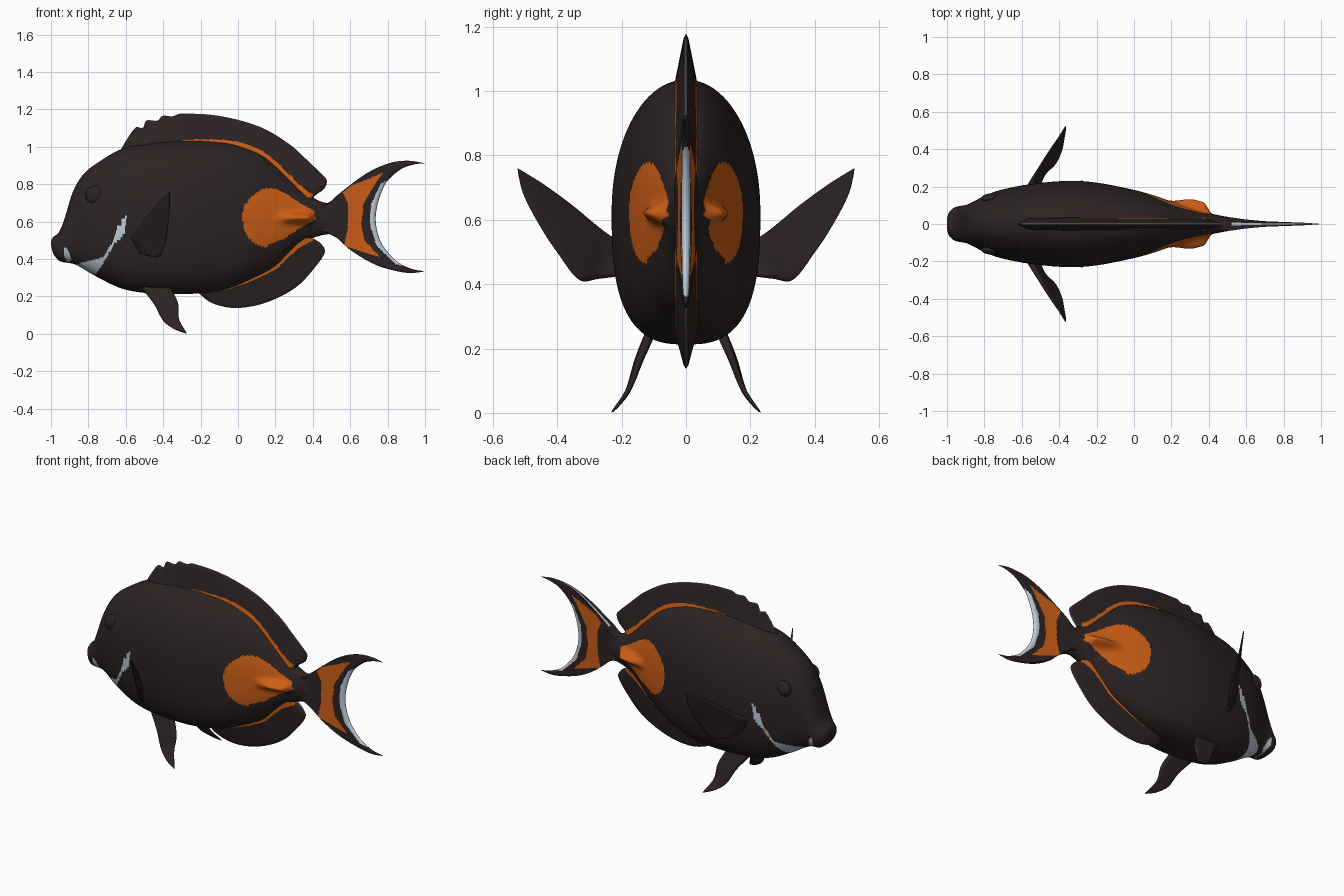
import bpy, bmesh, math
from mathutils import Vector

if "Cube" in bpy.data.objects:
    bpy.data.objects.remove(bpy.data.objects["Cube"])


def material(name, rgb):
    m = bpy.data.materials.new(name)
    m.diffuse_color = (*rgb, 1)
    m.use_nodes = True
    m.node_tree.nodes["Principled BSDF"].inputs["Base Color"].default_value = m.diffuse_color
    return m


MATS = [material("dark brown skin", (0.026, 0.017, 0.017)),
        material("bright orange", (0.62, 0.115, 0.008)),
        material("pale blue white", (0.52, 0.60, 0.68))]
DARK, ORANGE, PALE = 0, 1, 2


def interp(ts, vs, t):
    """Smooth curve through values vs at parameters ts."""
    t = min(max(t, ts[0]), ts[-1])
    i = 0
    while i < len(ts) - 2 and t > ts[i + 1]:
        i += 1

    def tangent(k):
        a, b = max(k - 1, 0), min(k + 1, len(ts) - 1)
        return (vs[b] - vs[a]) / (ts[b] - ts[a])
    h = ts[i + 1] - ts[i]
    s = (t - ts[i]) / h
    return (vs[i] * (2*s**3 - 3*s*s + 1) + tangent(i) * (h * (s**3 - 2*s*s + s))
            + vs[i + 1] * (3*s*s - 2*s**3) + tangent(i + 1) * (h * (s**3 - s*s)))


def profile(pairs):
    xs, vs = zip(*pairs)
    return lambda x: interp(xs, vs, x)


def curve(points):
    ps = [Vector(p) for p in points]
    ts = [0.0]
    for a, b in zip(ps, ps[1:]):
        ts.append(ts[-1] + max((b - a).length, 1e-5))
    return lambda t: interp(ts, ps, t * ts[-1])


def flat(pairs):
    return [(x, 0, z) for x, z in pairs]


def inside(poly, x, z):
    hit = False
    for (x1, z1), (x2, z2) in zip(poly, poly[1:] + poly[:1]):
        if (z1 > z) != (z2 > z) and x < (x2 - x1) * (z - z1) / (z2 - z1) + x1:
            hit = not hit
    return hit


def finish(name, bm):
    bmesh.ops.remove_doubles(bm, verts=bm.verts, dist=1e-5)
    bmesh.ops.recalc_face_normals(bm, faces=bm.faces)
    for f in bm.faces:
        f.smooth = True
    me = bpy.data.meshes.new(name)
    bm.to_mesh(me)
    bm.free()
    for m in MATS:
        me.materials.append(m)
    ob = bpy.data.objects.new(name, me)
    bpy.context.collection.objects.link(ob)
    return ob


# Body profiles along x
top = profile([(-1, .495), (-.99, .515), (-.96, .54), (-.94, .58), (-.92, .64), (-.89, .74),
               (-.86, .805), (-.82, .86), (-.765, .905), (-.63, .985), (-.5, 1.015), (-.3, 1.035),
               (-.1, 1.028), (0, 1.01), (.145, .95), (.28, .83), (.33, .78), (.385, .737),
               (.45, .705), (.5, .695), (.6, .66)])
bottom = profile([(-1, .475), (-.99, .435), (-.97, .403), (-.95, .387), (-.87, .37), (-.765, .31),
                  (-.63, .245), (-.51, .22), (-.35, .213), (-.2, .217), (-.05, .243), (.1, .305),
                  (.2, .358), (.28, .433), (.33, .476), (.395, .51), (.45, .527), (.5, .537), (.6, .57)])
width = profile([(-1, .03), (-.99, .06), (-.96, .088), (-.89, .105), (-.8, .15), (-.72, .18),
                 (-.56, .212), (-.34, .231), (-.18, .218), (0, .182), (.1, .155), (.2, .12),
                 (.3, .085), (.4, .058), (.5, .038), (.6, .018)])

# Painted areas of the body, as outlines in x and z
side_patch = [(.02, .635), (.035, .69), (.075, .735), (.12, .77), (.165, .78), (.22, .77), (.27, .74),
              (.33, .70), (.41, .655), (.415, .61), (.33, .565), (.24, .505), (.14, .463),
              (.09, .48), (.05, .52), (.03, .57)]
cheek = [(-.87, .37), (-.80, .39), (-.72, .41), (-.675, .485), (-.64, .575), (-.595, .635),
         (-.605, .55), (-.63, .50), (-.66, .485), (-.705, .405), (-.73, .36), (-.775, .30), (-.83, .30)]
mouth = [(-.93, .47), (-.905, .44), (-.89, .395), (-.91, .375), (-.93, .42)]


def build_body(nx=260, na=160):
    bm = bmesh.new()
    rings = []
    for i in range(nx + 1):
        x = -1 + 1.6 * (i / nx) ** 1.2
        zt, zb, w = top(x), bottom(x), width(x)
        low = 2.8 - .8 * min(max(x / .4, 0), 1)
        ring = []
        for j in range(na):
            a = 2 * math.pi * j / na
            c, s = math.cos(a), math.sin(a)
            e = 2 / (2.05 if s > 0 else low)
            y = math.copysign(w * abs(c) ** e, c)
            z = (zt + zb) / 2 + math.copysign((zt - zb) / 2 * abs(s) ** e, s)
            # raised tail spine
            rise = max(0, min((x - .17) / .16, 1, (.42 - x) / .05))
            rise = rise * rise * (3 - 2 * rise)
            y += math.copysign(.052 * rise * math.exp(-((z - .62) / .027) ** 2), c) if abs(c) > .1 else 0
            ring.append(bm.verts.new((x, y, z)))
        rings.append(ring)
    for r, q in zip(rings, rings[1:]):
        for j in range(na):
            k = (j + 1) % na
            f = bm.faces.new((r[j], r[k], q[k], q[j]))
            p = f.calc_center_median()
            if inside(side_patch, p.x, p.z):
                f.material_index = ORANGE
            elif inside(cheek, p.x, p.z) or inside(mouth, p.x, p.z):
                f.material_index = PALE
    bm.faces.new(rings[0])
    bm.faces.new(rings[-1])
    finish("body", bm)


def fin(name, low, high, thick, rule, nu=120, nv=40, end=None, mirror=False):
    """Thin solid between two edge curves; end optionally bends the far side."""
    lo, hi = curve(low), curve(high)
    en = curve(end) if end else None
    side = (hi(.5) - lo(.5)).cross(lo(1) + hi(1) - lo(0) - hi(0)).normalized()
    bm = bmesh.new()
    vs = [(1 - math.cos(math.pi * j / nv)) / 2 for j in range(nv + 1)]

    def point(u, v):
        p = lo(u).lerp(hi(u), v)
        if en:
            p += u * (en(v) - lo(1).lerp(hi(1), v))
        return p
    grid = [[point(i / nu, v) for v in vs] for i in range(nu + 1)]
    for sign in (-1, 1):
        rows = []
        for i, g in enumerate(grid):
            u = i / nu
            rows.append([])
            for v, p in zip(vs, g):
                rim = min(1, 12 * min(v, 1 - v), 25 * (1 - u))
                t = thick(u, v, p) * math.sqrt(max(rim, 0))
                rows[-1].append(bm.verts.new(p + side * sign * t))
        for i in range(nu):
            for j in range(nv):
                f = bm.faces.new((rows[i][j], rows[i + 1][j], rows[i + 1][j + 1], rows[i][j + 1]))
                f.material_index = rule((i + .5) / nu, (vs[j] + vs[j + 1]) / 2, f.calc_center_median())
    ob = finish(name, bm)
    if mirror:
        m = ob.modifiers.new("mirror", 'MIRROR')
        m.use_axis = (False, True, False)
        m.use_bisect_axis = (False, False, False)
        m.use_mirror_merge = False
    return ob


build_body()

# Dorsal and anal fins, with an orange line along the base and a pale rim
def ridge_thickness(u, v, p):
    return (.034 * (1 - v) + .005) * min(1, 12 * u + .1)


def dorsal_rule(u, v, p):
    line = .017 * min(1, (p.x + .3) / .35)
    if -.3 < p.x < .4 and p.z < top(p.x) + line:
        return ORANGE
    return PALE if v > .988 else DARK


def anal_rule(u, v, p):
    line = .015 * min(1, (p.x + .1) / .3)
    if -.1 < p.x < .4 and p.z > bottom(p.x) - line:
        return ORANGE
    return PALE if v > .988 else DARK


fin("dorsal_fin", flat([(x / 100, top(x / 100) - .03) for x in range(-64, 41, 8)]),
    flat([(-.64, .96), (-.60, 1.03), (-.545, 1.105), (-.51, 1.10), (-.49, 1.14), (-.43, 1.14),
          (-.405, 1.165), (-.35, 1.163), (-.31, 1.177), (-.1, 1.165), (.12, 1.105), (.28, 1.01),
          (.385, .914), (.45, .852), (.475, .82), (.46, .775), (.40, .735)]),
    ridge_thickness, dorsal_rule, 150, 50)
fin("anal_fin", flat([(x / 100, bottom(x / 100) + .03) for x in range(-22, 40, 6)]),
    flat([(-.22, .225), (-.14, .165), (-.015, .138), (.145, .165), (.305, .245), (.41, .353),
          (.465, .44), (.44, .485), (.39, .515)]),
    ridge_thickness, anal_rule, 110, 50)

# Tail fin with orange band and pale trailing crescent
band = [(.56, .755), (.60, .79), (.70, .83), (.775, .86), (.72, .78), (.67, .69), (.66, .585),
        (.675, .50), (.76, .41), (.65, .445), (.565, .47), (.585, .55), (.59, .69)]
crescent = [(1.2, .915), (1, .914), (.893, .888), (.76, .797), (.711, .69), (.706, .583),
            (.738, .476), (.84, .374), (1, .332), (1.2, .33)]


def tail_rule(u, v, p):
    if inside(band, p.x, p.z):
        return ORANGE
    return PALE if inside(crescent, p.x, p.z) or (v > .996 and u > .2) else DARK


tail_width = profile([(.4, .03), (.5, .036), (.6, .024), (.7, .015), (.8, .011), (1, .004)])
fin("tail_fin",
    flat([(.40, .53), (.48, .535), (.545, .50), (.625, .433), (.733, .37), (.84, .337), (.92, .325), (1, .333)]),
    flat([(.40, .69), (.48, .70), (.545, .75), (.64, .82), (.733, .88), (.83, .918), (.92, .925), (1, .912)]),
    lambda u, v, p: tail_width(p.x), tail_rule, 90, 90,
    end=flat([(1, .333), (.92, .35), (.84, .395), (.76, .50), (.737, .636), (.786, .797), (.866, .877), (.94, .905), (1, .912)]))

# Paired pectoral and pelvic fins
fin("pectoral_fins",
    [(-.52, .17, .43), (-.48, .27, .417), (-.42, .33, .413), (-.385, .40, .50), (-.375, .45, .575),
     (-.365, .505, .68), (-.365, .523, .755)],
    [(-.58, .17, .51), (-.535, .25, .56), (-.47, .36, .65), (-.41, .45, .715), (-.365, .523, .76)],
    lambda u, v, p: .013 * (1 - u) + .003,
    lambda u, v, p: PALE if v > .99 and u > .8 else DARK, 60, 24, mirror=True)
fin("pelvic_fins",
    [(-.52, .11, .25), (-.45, .15, .16), (-.40, .18, .07), (-.34, .21, .025), (-.275, .232, .001)],
    [(-.36, .11, .25), (-.32, .145, .16), (-.315, .175, .08), (-.275, .228, .004)],
    lambda u, v, p: .013 * (1 - u) + .003, lambda u, v, p: DARK, 50, 20, mirror=True)

# Eyes, low domes on the head
for name, s in (("left_eye", -1), ("right_eye", 1)):
    bm = bmesh.new()
    bmesh.ops.create_uvsphere(bm, u_segments=32, v_segments=16, radius=.05)
    for v in bm.verts:
        v.co = Vector((v.co.x - .765, v.co.y * .5 + s * .138, v.co.z + .74))
    finish(name, bm)
